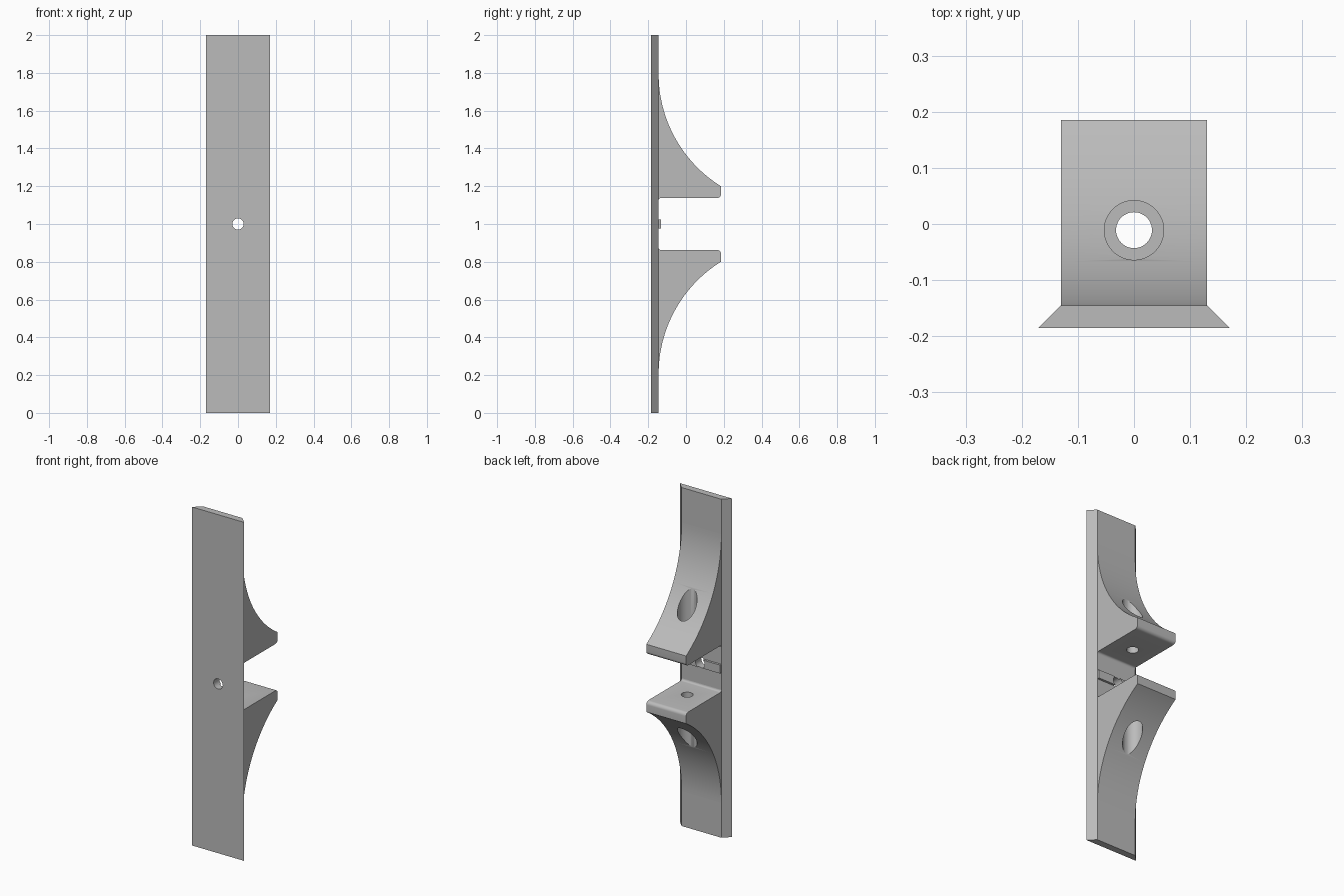
import bpy, bmesh, math
from mathutils import Matrix

cube = bpy.data.objects.get("Cube")
if cube:
    bpy.data.objects.remove(cube)

grey = bpy.data.materials.new("plain_grey")
grey.use_nodes = True
COLOR = (0.5, 0.5, 0.5, 1)
grey.diffuse_color = COLOR
grey.node_tree.nodes["Principled BSDF"].inputs["Base Color"].default_value = COLOR

FRONT, BACK, TIP = -0.185, -0.145, 0.185
HALF = 0.13
HOLE_Y = -0.011


def add_object(name, bm):
    bmesh.ops.recalc_face_normals(bm, faces=bm.faces)
    mesh = bpy.data.meshes.new(name)
    bm.to_mesh(mesh)
    bm.free()
    mesh.materials.append(grey)
    obj = bpy.data.objects.new(name, mesh)
    bpy.context.collection.objects.link(obj)
    return obj


def extrude(name, points, direction):
    """Extrude a closed outline of 3D points along a direction."""
    bm = bmesh.new()
    face = bm.faces.new([bm.verts.new(p) for p in points])
    new = bmesh.ops.extrude_face_region(bm, geom=[face])["geom"]
    verts = [v for v in new if isinstance(v, bmesh.types.BMVert)]
    bmesh.ops.translate(bm, verts=verts, vec=direction)
    return add_object(name, bm)


def side_profile(name, outline):
    return extrude(name, [(-HALF, y, z) for y, z in outline], (2 * HALF, 0, 0))


def arc(cy, cz, r, start, end, steps):
    angles = [math.radians(start + (end - start) * i / steps) for i in range(steps + 1)]
    return [(cy + r * math.cos(a), cz + r * math.sin(a)) for a in angles]


def drill(obj, radius, center, length, axis="Z"):
    """Cut a round hole through an object."""
    bm = bmesh.new()
    turn = Matrix.Rotation(math.pi / 2, 4, "X") if axis == "Y" else Matrix()
    bmesh.ops.create_cone(bm, cap_ends=True, segments=48, radius1=radius, radius2=radius,
                          depth=length, matrix=Matrix.Translation(center) @ turn)
    cutter = add_object("hole_cutter", bm)
    mod = obj.modifiers.new("hole", "BOOLEAN")
    mod.operation, mod.solver, mod.object = "DIFFERENCE", "EXACT", cutter
    bpy.context.view_layer.objects.active = obj
    bpy.ops.object.modifier_apply(modifier=mod.name)
    bpy.data.objects.remove(cutter)


# Mounting plate with dovetail edges
plate = extrude("back_plate", [(-0.17, FRONT, 0), (0.17, FRONT, 0), (HALF, BACK, 0), (-HALF, BACK, 0)], (0, 0, 2))
drill(plate, 0.03, (0, -0.16, 1), 0.2, "Y")

# Raised strip across the middle of the plate
strip = side_profile("center_strip", [(BACK, 0.975), (-0.132, 0.975), (-0.132, 1.025), (BACK, 1.025)])
drill(strip, 0.03, (0, -0.14, 1), 0.2, "Y")

# Upper bracket: concave back, rounded tip, small fillet against the plate
R, TOP, LOW = 0.70, 1.794, 1.138
outline = arc(BACK + R, TOP, R, 180, 238.1, 32)
outline[-1] = (TIP, 1.2)
outline += arc(TIP - 0.02, LOW + 0.02, 0.02, 0, -90, 6)
outline += arc(BACK + 0.012, LOW - 0.012, 0.012, 90, 180, 5)
upper = side_profile("upper_bracket", outline)
drill(upper, 0.032, (0, HOLE_Y, 1.2), 0.6)
drill(upper, 0.053, (0, HOLE_Y, 1.5), 0.6)

# Lower bracket mirrors the upper one about mid height
bm = bmesh.new()
bm.from_mesh(upper.data)
for v in bm.verts:
    v.co.z = 2 - v.co.z
lower = add_object("lower_bracket", bm)

# Smooth curved faces, keep hard edges
bpy.ops.object.select_all(action="DESELECT")
for obj in (plate, strip, upper, lower):
    obj.select_set(True)
bpy.context.view_layer.objects.active = upper
bpy.ops.object.shade_smooth_by_angle(angle=math.radians(30))
